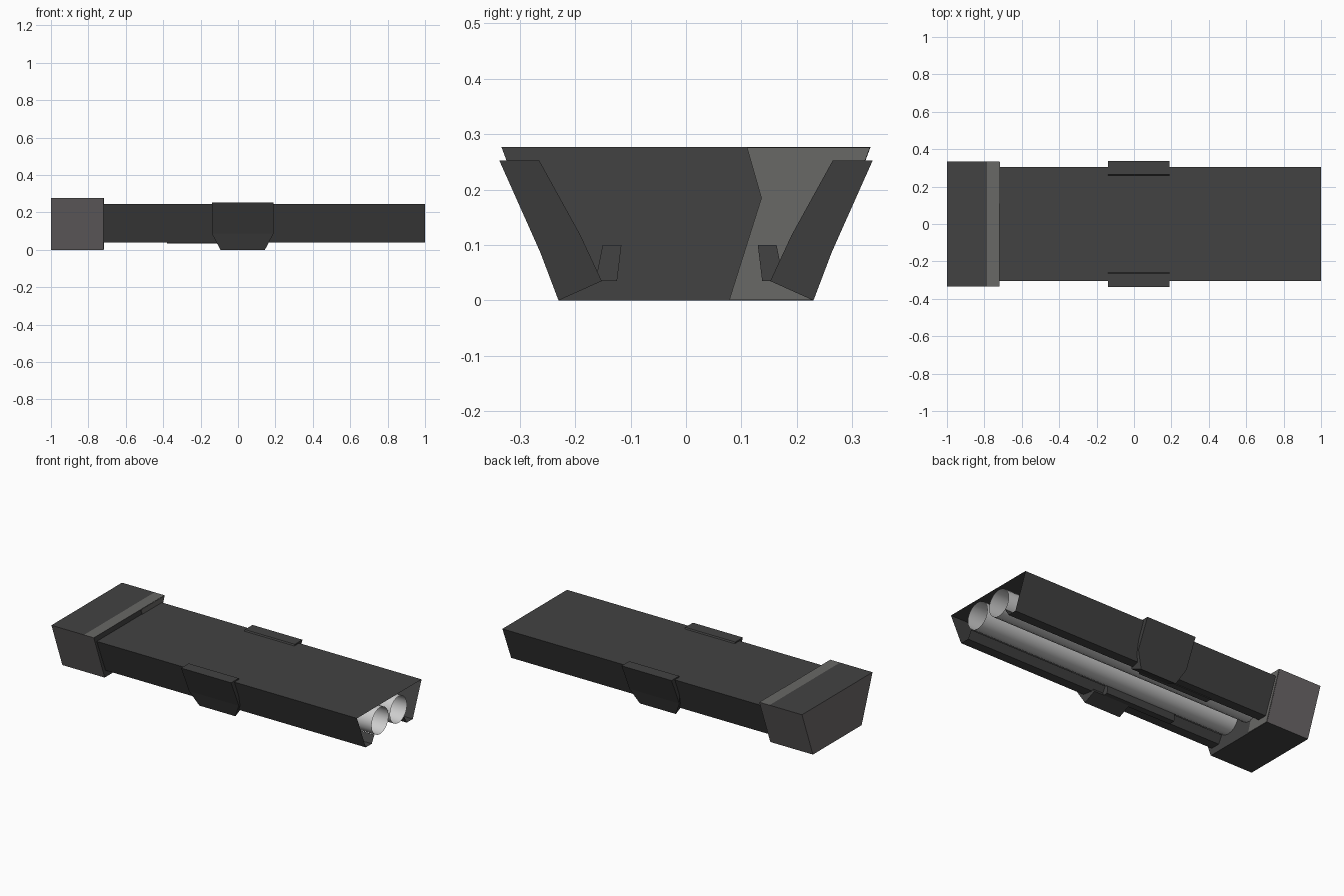
import bpy, bmesh, math

if "Cube" in bpy.data.objects:
    bpy.data.objects.remove(bpy.data.objects["Cube"])


def material(name, rgb):
    m = bpy.data.materials.new(name)
    m.diffuse_color = (*rgb, 1)
    m.use_nodes = True
    m.node_tree.nodes["Principled BSDF"].inputs["Base Color"].default_value = m.diffuse_color
    return m


CHARCOAL = material("charcoal", (0.055, 0.055, 0.055))
WARM_GREY = material("warm grey", (0.155, 0.143, 0.145))
TRIM_GREY = material("trim grey", (0.14, 0.138, 0.132))
LIGHT_METAL = material("light metal", (0.62, 0.62, 0.62))


def sweep(name, profile, xs, mats, closed=True, taper=None):
    """Sweep a (y, z) profile along x; closed profiles get end caps."""
    bm = bmesh.new()
    rings = [[bm.verts.new((taper(i, x) if taper else x, y, z))
              for i, (y, z) in enumerate(profile)] for x in xs]
    n = len(profile)
    for a, b in zip(rings, rings[1:]):
        for i in range(n if closed else n - 1):
            j = (i + 1) % n
            bm.faces.new((a[i], a[j], b[j], b[i]))
    if closed:
        bm.faces.new(rings[0])
        bm.faces.new(rings[-1])
    bmesh.ops.recalc_face_normals(bm, faces=bm.faces)
    me = bpy.data.meshes.new(name)
    bm.to_mesh(me)
    bm.free()
    for m in mats:
        me.materials.append(m)
    ob = bpy.data.objects.new(name, me)
    bpy.context.collection.objects.link(ob)
    return ob


# Open sheet housing with inward-turned lower lips
half = [(0.14, 0.085), (0.165, 0.04), (0.222, 0.04), (0.305, 0.245)]
sweep("housing_shell", half + [(-y, z) for y, z in reversed(half)],
      [-0.72, 1.0], [CHARCOAL], closed=False)

# End cap: warm sides and end, dark top and bottom, trim band on top
cap = sweep("end_cap", [(-0.23, 0), (0.23, 0), (0.333, 0.277), (-0.333, 0.277)],
            [-1.0, -0.785, -0.72], [CHARCOAL, WARM_GREY, TRIM_GREY])
for p in cap.data.polygons:
    if p.normal.z > 0.9:
        p.material_index = 2 if p.center.x > -0.78 else 0
    elif abs(p.normal.y) > 0.5 or p.normal.x < -0.9:
        p.material_index = 1

# Trim patch on the inner face of the cap
sweep("cap_patch", [(0.078, 0.001), (0.229, 0.001), (0.332, 0.276),
                    (0.11, 0.276), (0.136, 0.185)],
      [-0.7195, -0.717], [TRIM_GREY])

# Two open tubes inside the housing
for side in (-1, 1):
    circle = [(side * 0.087 + 0.08 * math.cos(a), 0.148 + 0.08 * math.sin(a))
              for a in (2 * math.pi * i / 20 for i in range(20))]
    tube = sweep("inner_tube", circle, [-0.72, 1.0], [LIGHT_METAL])
    bm = bmesh.new()
    bm.from_mesh(tube.data)
    bmesh.ops.delete(bm, geom=[f for f in bm.faces if len(f.verts) > 4],
                     context='FACES_ONLY')
    for f in bm.faces:
        f.smooth = True
    bm.to_mesh(tube.data)
    bm.free()

# Side clips: a straight upper plate and a tapered lower end
for side in (-1, 1):
    outline = [(0.337, 0.253), (0.263, 0.087), (0.23, 0.0),
               (0.152, 0.035), (0.19, 0.117), (0.265, 0.253)]
    sweep("side_clip", [(side * y, z) for y, z in outline], [-0.14, 0.19],
          [CHARCOAL],
          taper=lambda i, x: 0.025 + (x - 0.025) * (0.72 if i in (2, 3) else 1))

# Support blocks along the lower lips
for side in (-1, 1):
    block = [(0.123, 0.10), (0.157, 0.10), (0.17, 0.035), (0.131, 0.035)]
    sweep("support_block", [(side * y + 0.0065, z) for y, z in block],
          [-0.38, 0.08], [CHARCOAL])
